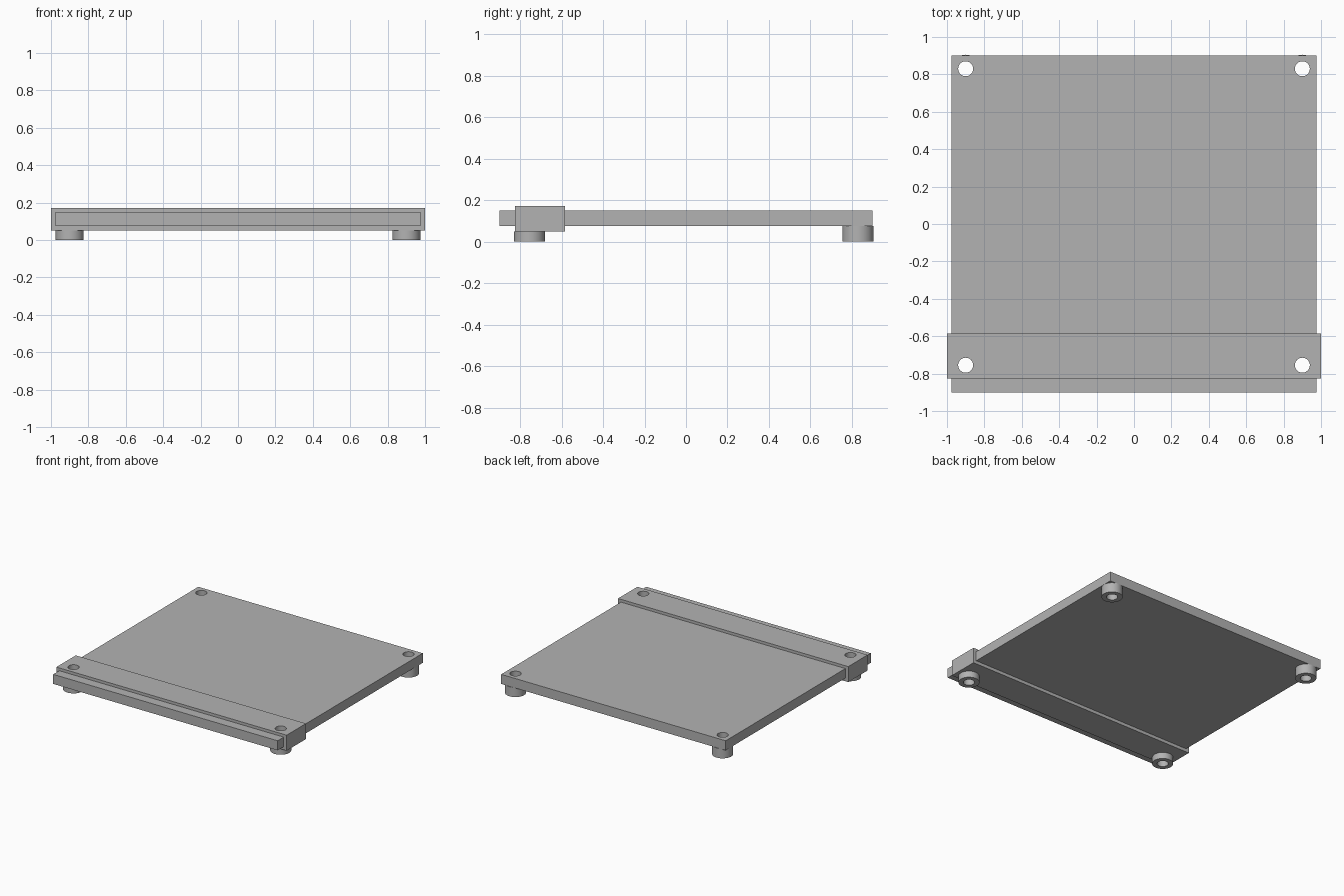
import bpy

if "Cube" in bpy.data.objects:
    bpy.data.objects.remove(bpy.data.objects["Cube"], do_unlink=True)

grey = bpy.data.materials.new("plain grey")
grey.use_nodes = True
COLOUR = (0.45, 0.45, 0.45, 1)
grey.diffuse_color = COLOUR
grey.node_tree.nodes["Principled BSDF"].inputs["Base Color"].default_value = COLOUR

FOOT_X, FRONT_Y, BACK_Y = 0.9, -0.755, 0.83
PLATE_BOTTOM, BAND_BOTTOM = 0.075, 0.05


def block(name, x, y0, y1, z0, z1):
    bpy.ops.mesh.primitive_cube_add(size=1, location=(0, (y0 + y1) / 2, (z0 + z1) / 2))
    ob = bpy.context.object
    ob.name = name
    ob.scale = (2 * x, y1 - y0, z1 - z0)
    bpy.ops.object.transform_apply(location=True, rotation=False, scale=True)
    ob.data.materials.append(grey)
    return ob


def cylinder(name, x, y, r, z0, z1):
    bpy.ops.mesh.primitive_cylinder_add(vertices=48, radius=r, depth=z1 - z0,
                                        location=(x, y, (z0 + z1) / 2))
    ob = bpy.context.object
    ob.name = name
    ob.data.materials.append(grey)
    return ob


def bore(ob, drill):
    mod = ob.modifiers.new("screw hole", 'BOOLEAN')
    mod.operation = 'DIFFERENCE'
    mod.solver = 'EXACT'
    mod.object = drill


# Base plate and the raised band wrapped around its front
plate = block("base_plate", 0.975, -0.9, 0.9, PLATE_BOTTOM, 0.15)
band = block("front_band", 1.0, -0.825, -0.585, BAND_BOTTOM, 0.172)
parts = [plate, band]

# Hollow feet, with each screw hole running right through the parts above
drills = []
for end, y, top in (("front", FRONT_Y, BAND_BOTTOM), ("back", BACK_Y, PLATE_BOTTOM)):
    for side, sx in (("left", 1), ("right", -1)):
        drill = cylinder(f"{end}_{side}_drill", sx * FOOT_X, y, 0.04, -0.1, 0.3)
        foot = cylinder(f"{end}_{side}_foot", sx * FOOT_X, y, 0.075, 0, top)
        bore(foot, drill)
        bore(plate, drill)
        if end == "front":
            bore(band, drill)
        parts.append(foot)
        drills.append(drill)

# Apply the holes and remove the drills
for ob in parts:
    bpy.ops.object.select_all(action='DESELECT')
    ob.select_set(True)
    bpy.context.view_layer.objects.active = ob
    for mod in list(ob.modifiers):
        bpy.ops.object.modifier_apply(modifier=mod.name)
    bpy.ops.object.shade_smooth_by_angle(angle=0.6)
for drill in drills:
    bpy.data.objects.remove(drill, do_unlink=True)
